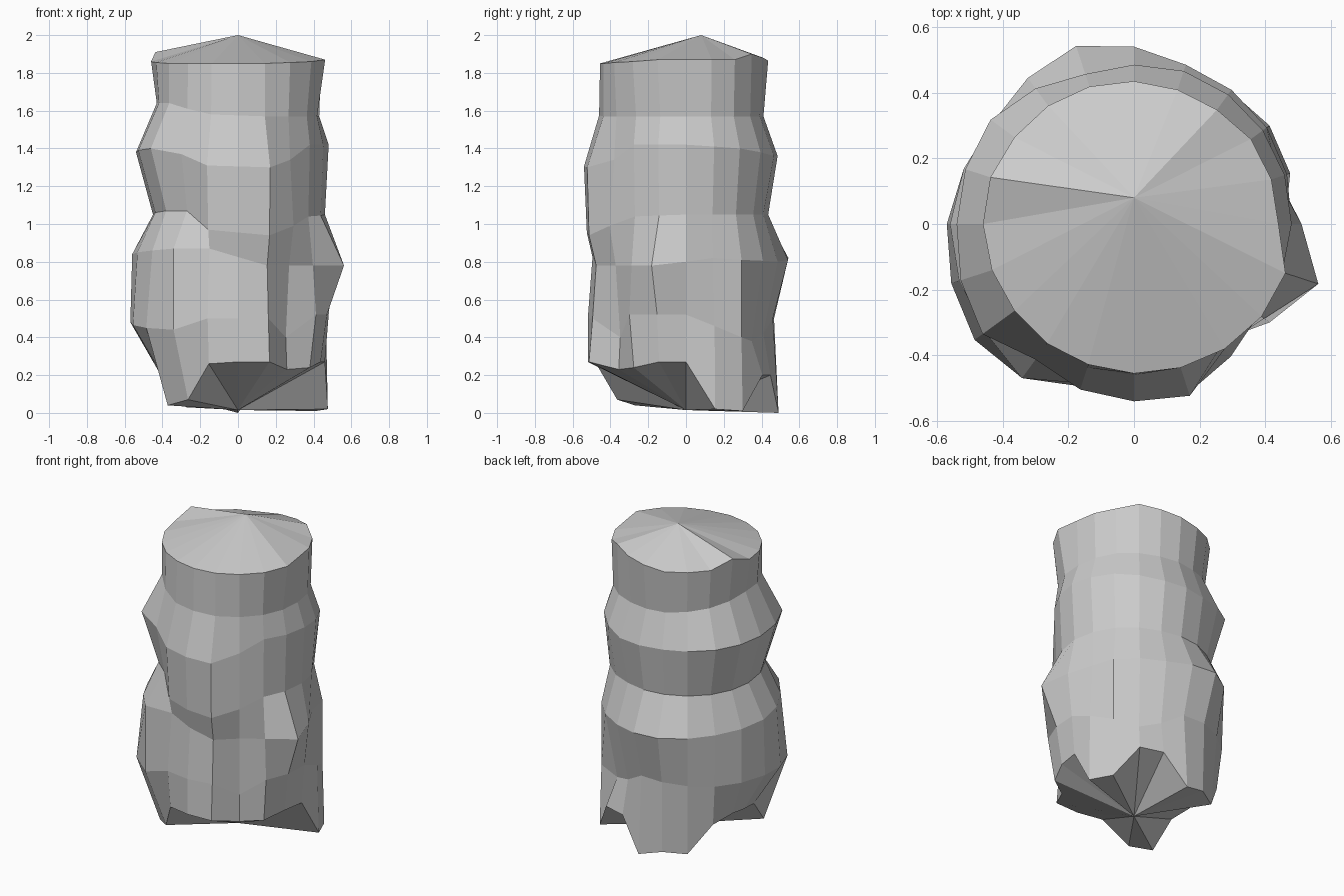
import bpy, bmesh, math

N = 20  # sides of the trunk


def around(values, i):
    """Interpolate a short list evenly around the ring, starting at +x going to +y."""
    t = i / N * len(values)
    k = int(t)
    a, b = values[k % len(values)], values[(k + 1) % len(values)]
    return a + (b - a) * (t - k)


# base ring: radius and height per side, dipping to the ground at the root feet
base_r = [.46, .50, .51, .50, .47, .49, .48, .47, .49, .46,
          .42, .42, .46, .45, .50, .52, .54, .44, .47, .46]
base_z = [.27, .02, .01, .20, .20, .0, .04, .03, .22, .25,
          .22, .20, .04, .07, .26, .27, .27, .23, .24, .27]

# upper rings: (heights around, radii around)
rings = [
    (base_z, base_r),
    ([.52, .40, .42, .50, .48, .48, .45, .50, .50, .52],
     [.48, .50, .43, .49, .52, .57, .60, .52, .52, .51]),
    ([.80, .81, .80, .82, .82, .84, .86, .87, .78, .78],
     [.51, .50, .51, .57, .53, .56, .56, .49, .50, .49]),
    ([1.05, 1.05, 1.05, 1.05, 1.05, 1.05, 1.07, .97, .94, 1.04],
     [.46, .45, .43, .44, .45, .45, .47, .51, .54, .46]),
    ([1.42, 1.40, 1.36, 1.36, 1.38, 1.38, 1.40, 1.31, 1.30, 1.42],
     [.48, .485, .49, .48, .54, .54, .57, .53, .55, .47]),
    ([1.57, 1.57, 1.57, 1.57, 1.60, 1.64, 1.64, 1.58, 1.57, 1.57],
     [.43, .43, .41, .41, .42, .43, .45, .46, .46, .45]),
    ([1.87, 1.87, 1.88, 1.85, 1.86, 1.86, 1.85, 1.85, 1.85, 1.86],
     [.44, .44, .43, .44, .45, .46, .45, .45, .46, .48]),
]
# single knots and dents: (ring, side) -> radius, height
knots = {(2, 19): (.59, .78), (2, 13): (.58, .87), (1, 13): (.58, .44),
         (3, 13): (.46, 1.07), (1, 17): (.43, .40), (2, 17): (.46, .78),
         (4, 17): (.47, 1.34), (4, 13): (.51, 1.37), (2, 1): (.46, .82),
         (1, 3): (.43, .38), (1, 5): (.46, .50),
         (6, 3): (.43, 1.90), (6, 9): (.46, 1.91), (6, 19): (.485, 1.87)}

# trunk: loft the rings and cap both ends with shallow cones
bm = bmesh.new()
loops = []
for k, (zs, rs) in enumerate(rings):
    loop = []
    for i in range(N):
        a = 2 * math.pi * i / N
        r, z = knots.get((k, i), (around(rs, i), around(zs, i)))
        loop.append(bm.verts.new((r * math.cos(a), r * math.sin(a), z)))
    loops.append(loop)
bottom = bm.verts.new((0, 0, .015))
top = bm.verts.new((0, .08, 2.0))
for i in range(N):
    j = (i + 1) % N
    for lo, hi in zip(loops, loops[1:]):
        bm.faces.new((lo[i], lo[j], hi[j], hi[i]))
    bm.faces.new((loops[0][j], loops[0][i], bottom))
    bm.faces.new((loops[-1][i], loops[-1][j], top))
bmesh.ops.recalc_face_normals(bm, faces=bm.faces)
mesh = bpy.data.meshes.new("stump_trunk")
bm.to_mesh(mesh)
bm.free()
bpy.context.collection.objects.link(bpy.data.objects.new("stump_trunk", mesh))
